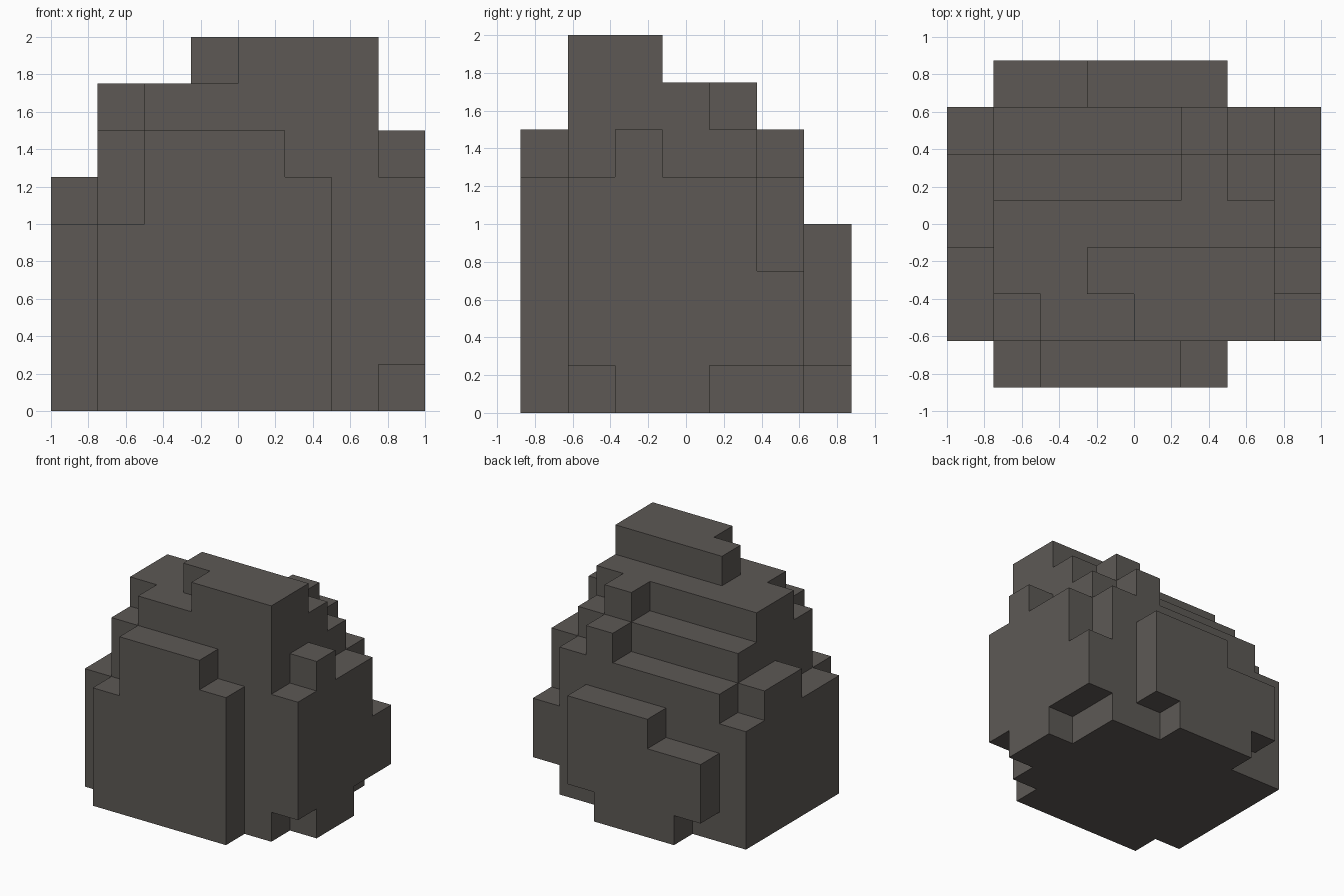
import bpy, bmesh
from mathutils import Vector

cube = bpy.data.objects.get("Cube")
if cube:
    bpy.data.objects.remove(cube, do_unlink=True)

CELL = 0.25
ORIGIN = Vector((-1.0, -0.875, 0.0))

# One flat stone colour
stone = bpy.data.materials.new("dark stone")
stone.use_nodes = True
colour = (0.1095, 0.0998, 0.0908, 1.0)
stone.diffuse_color = colour
bsdf = next(n for n in stone.node_tree.nodes if n.type == 'BSDF_PRINCIPLED')
bsdf.inputs["Base Color"].default_value = colour
bsdf.inputs["Roughness"].default_value = 0.9

# Blocks of each part, in cells: (x0, x1, y0, y1, z0, z1)
core = [(1, 7, 1, 6, 0, 5), (1, 7, 1, 5, 5, 6), (5, 6, 5, 6, 5, 6)]
crown = [(1, 7, 2, 4, 6, 7), (2, 7, 1, 2, 6, 7), (5, 6, 4, 5, 6, 7),
         (3, 7, 2, 3, 7, 8), (4, 7, 1, 2, 7, 8)]
front_slab = [(1, 6, 0, 1, 0, 4), (2, 6, 0, 1, 4, 5), (2, 5, 0, 1, 5, 6)]
back_slab = [(2, 5, 6, 7, 0, 1), (1, 6, 6, 7, 1, 3), (3, 6, 6, 7, 3, 4)]
right_slab = [(0, 1, 1, 6, 0, 4), (0, 1, 3, 5, 4, 5)]
left_slab = [(7, 8, 2, 4, 0, 1), (7, 8, 1, 6, 1, 3),
             (7, 8, 1, 5, 3, 5), (7, 8, 2, 3, 5, 6)]


def fill(blocks):
    """Return the set of cells covered by the blocks."""
    return {(x, y, z) for x0, x1, y0, y1, z0, z1 in blocks
            for x in range(x0, x1) for y in range(y0, y1) for z in range(z0, z1)}


def build_hull(name, cells, material):
    """Make a mesh from the exposed sides of the cells, merging flat areas."""
    bm = bmesh.new()
    corners = {}

    def vert(p):
        if p not in corners:
            corners[p] = bm.verts.new(ORIGIN + Vector(p) * CELL)
        return corners[p]

    for cell in sorted(cells):
        for axis in range(3):
            u, v = (axis + 1) % 3, (axis + 2) % 3
            for side in (0, 1):
                neighbour = list(cell)
                neighbour[axis] += 2 * side - 1
                if tuple(neighbour) in cells:
                    continue
                loop = []
                for du, dv in ((0, 0), (1, 0), (1, 1), (0, 1)):
                    p = list(cell)
                    p[axis] += side
                    p[u] += du
                    p[v] += dv
                    loop.append(vert(tuple(p)))
                bm.faces.new(loop if side else loop[::-1])

    bmesh.ops.dissolve_limit(bm, angle_limit=0.01, verts=bm.verts[:], edges=bm.edges[:])
    mesh = bpy.data.meshes.new(name)
    bm.to_mesh(mesh)
    bm.free()
    mesh.materials.append(material)
    obj = bpy.data.objects.new(name, mesh)
    bpy.context.collection.objects.link(obj)
    return obj


# The boulder is one closed shell
build_hull("boulder", fill(core + crown + front_slab + back_slab + right_slab + left_slab), stone)
